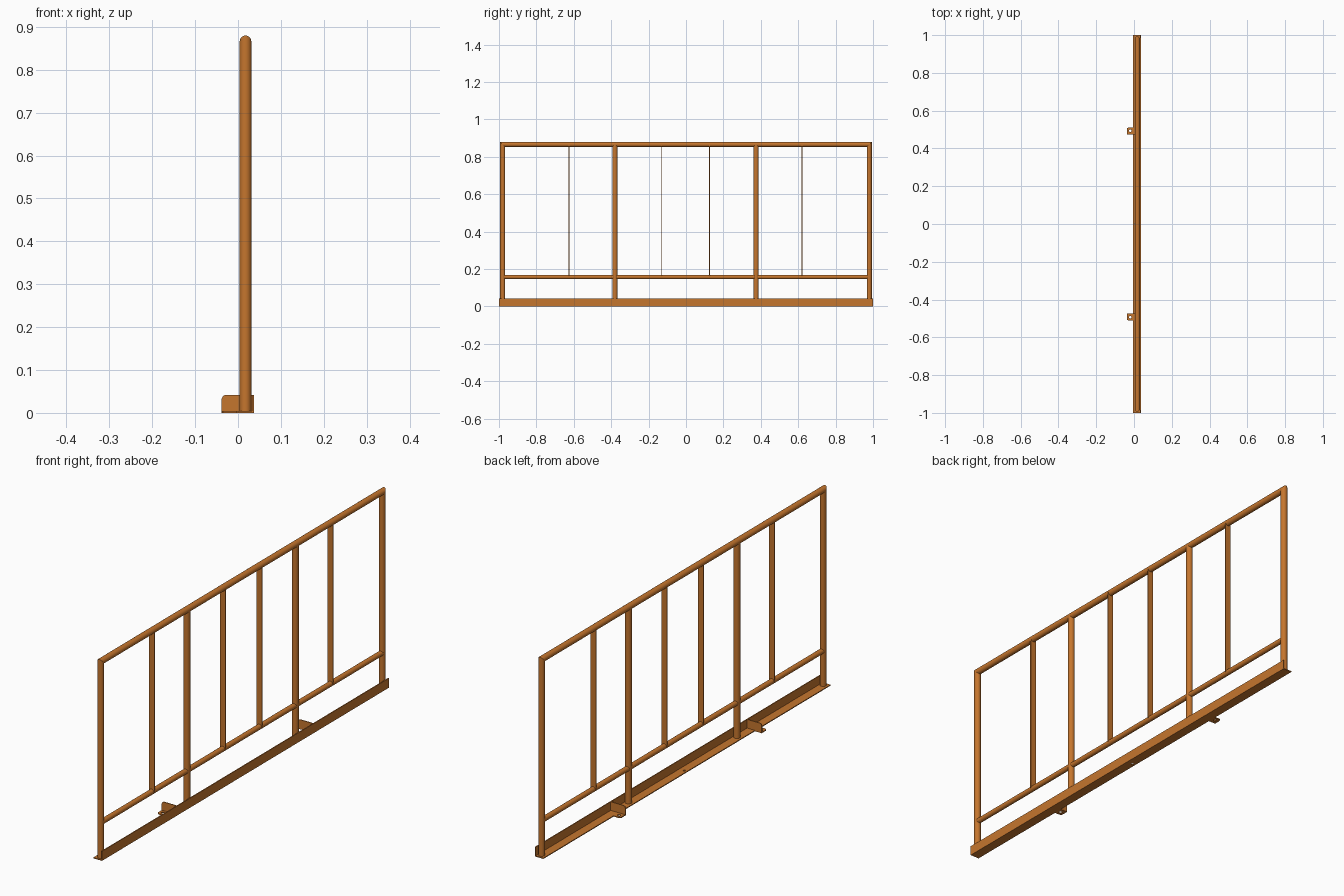
import bpy, bmesh
from mathutils import Vector, Matrix

cube = bpy.data.objects.get("Cube")
if cube:
    bpy.data.objects.remove(cube, do_unlink=True)

mat = bpy.data.materials.new("orange_brown_paint")
mat.use_nodes = True
colour = (0.56, 0.18, 0.027, 1)
mat.diffuse_color = colour
mat.node_tree.nodes["Principled BSDF"].inputs["Base Color"].default_value = colour

PIPE_X, R = 0.0175, 0.0135        # tube centre plane and radius
END_Y, TOP_Z = 0.98, 0.8665       # frame corner centres
RAIL_Z, RAIL_R = 0.157, 0.0115    # lower rail
T = 0.004                         # sheet thickness


def finish(name, bm, smooth=False):
    bmesh.ops.recalc_face_normals(bm, faces=bm.faces)
    me = bpy.data.meshes.new(name)
    bm.to_mesh(me)
    bm.free()
    ob = bpy.data.objects.new(name, me)
    bpy.context.collection.objects.link(ob)
    me.materials.append(mat)
    if smooth:
        bpy.ops.object.select_all(action='DESELECT')
        ob.select_set(True)
        bpy.context.view_layer.objects.active = ob
        bpy.ops.object.shade_smooth_by_angle()
    return ob


def tube(name, a, b, r, mitre=False):
    """Round bar from a to b; mitred ends follow the frame corner planes."""
    a, b = Vector(a), Vector(b)
    bm = bmesh.new()
    turn = (b - a).to_track_quat('Z', 'Y').to_matrix().to_4x4()
    bmesh.ops.create_cone(bm, cap_ends=True, segments=24, radius1=r, radius2=r,
                          depth=(b - a).length,
                          matrix=Matrix.Translation((a + b) / 2) @ turn)
    if mitre:
        for v in bm.verts:
            side = 1 if v.co.y > 0 else -1
            if abs(a.z - b.z) < T:
                v.co.y = side * (END_Y + v.co.z - TOP_Z)
            elif v.co.z > TOP_Z / 2:
                v.co.z = TOP_Z + side * v.co.y - END_Y
    return finish(name, bm, True)


def extrude(name, points, offset):
    """Solid made by sweeping a flat outline along an offset."""
    bm = bmesh.new()
    face = bm.faces.new([bm.verts.new(p) for p in points])
    out = bmesh.ops.extrude_face_region(bm, geom=[face], use_keep_orig=True)
    bmesh.ops.translate(bm, vec=offset,
                        verts=[g for g in out["geom"] if isinstance(g, bmesh.types.BMVert)])
    return finish(name, bm)


def drill(ob, x, y, r):
    cutter = tube(ob.name + "_hole_cutter", (x, y, -0.02), (x, y, 0.02), r)
    cutter.hide_render = True
    cutter.hide_set(True)
    cutter.display_type = 'WIRE'
    mod = ob.modifiers.new("bolt_hole", 'BOOLEAN')
    mod.operation, mod.solver, mod.object = 'DIFFERENCE', 'EXACT', cutter


# Base angle: flat leg below, upright leg on the +x side
x0, x1, h = -0.005, 0.037, 0.042
profile = [(x0, 0), (x1, 0), (x1, h), (x1 - T, h), (x1 - T, T), (x0, T)]
base = extrude("base_angle", [(x, -1, z) for x, z in profile], (0, 2, 0))
drill(base, 0.008, 0, 0.005)

# Round frame
tube("top_rail", (PIPE_X, -END_Y, TOP_Z), (PIPE_X, END_Y, TOP_Z), R, True)
tube("lower_rail", (PIPE_X, -END_Y, RAIL_Z), (PIPE_X, END_Y, RAIL_Z), RAIL_R)
for label, y in (("front", -END_Y), ("back", END_Y)):
    tube(label + "_end_post", (PIPE_X, y, T), (PIPE_X, y, TOP_Z), R, True)
for label, y in (("front", -0.38), ("back", 0.375)):
    tube(label + "_middle_post", (PIPE_X, y, T), (PIPE_X, y, TOP_Z), R)

# Flat infill bars, edge-on to the side
w = 0.0135
for i, y in enumerate((-0.625, -0.13, 0.125, 0.62)):
    y -= T / 2
    extrude(f"flat_bar_{i + 1}",
            [(PIPE_X - w, y, RAIL_Z), (PIPE_X + w, y, RAIL_Z),
             (PIPE_X + w, y, TOP_Z), (PIPE_X - w, y, TOP_Z)], (0, T, 0))

# Fixing brackets: upright plate plus drilled foot, mirrored front to back
c, left = 0.009, -0.038
for label, s in (("front", -1), ("back", 1)):
    inner, outer = s * 0.473, s * 0.511
    plate = [(left, 0), (x1 - T, 0), (x1 - T, h), (left + c, h),
             (left + c * 0.3, h - c * 0.3), (left, h - c)]
    extrude(label + "_bracket_plate", [(x, inner, z) for x, z in plate], (0, s * T, 0))
    foot = [(left, inner), (x0, inner), (x0, outer), (left + c, outer),
            (left + c * 0.3, outer - s * c * 0.3), (left, outer - s * c)]
    ob = extrude(label + "_bracket_foot", [(x, y, 0) for x, y in foot], (0, 0, T))
    drill(ob, -0.02, s * 0.494, 0.007)
